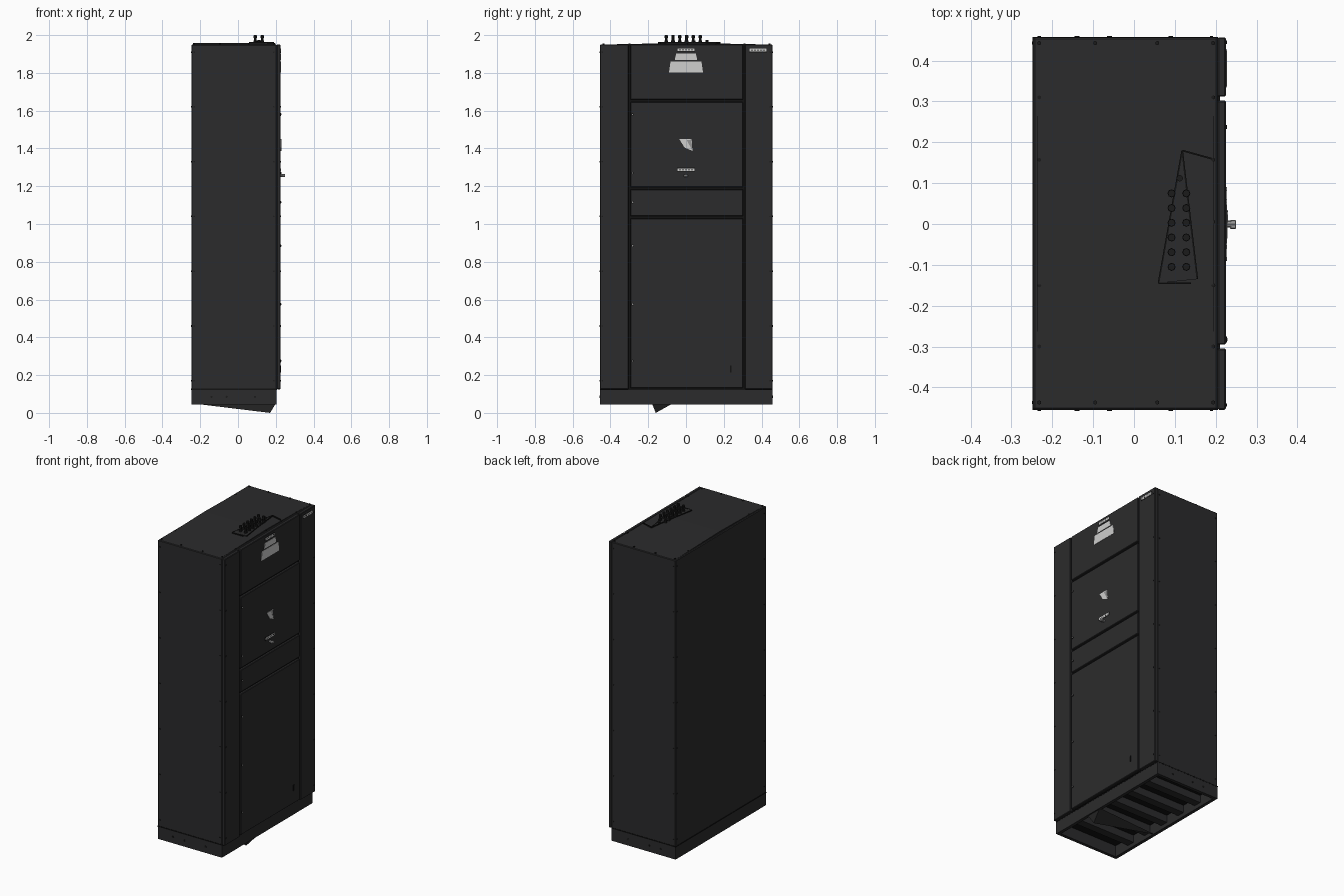
import bpy, bmesh, math
from mathutils import Matrix

cube = bpy.data.objects.get("Cube")
if cube:
    bpy.data.objects.remove(cube, do_unlink=True)


def material(name, r, g, b):
    m = bpy.data.materials.new(name)
    m.use_nodes = True
    m.diffuse_color = (r, g, b, 1)
    bsdf = m.node_tree.nodes["Principled BSDF"]
    bsdf.inputs["Base Color"].default_value = (r, g, b, 1)
    bsdf.inputs["Roughness"].default_value = 0.7
    return m


CHARCOAL = material("charcoal paint", 0.024, 0.024, 0.025)
BLACK = material("black seam", 0.006, 0.006, 0.006)
DARK = material("dark fitting", 0.011, 0.011, 0.011)
LABEL = material("label white", 0.62, 0.62, 0.61)
STEEL = material("dull steel", 0.3, 0.3, 0.3)


def finish(name, bm, mat):
    bmesh.ops.recalc_face_normals(bm, faces=bm.faces)
    mesh = bpy.data.meshes.new(name)
    bm.to_mesh(mesh)
    bm.free()
    ob = bpy.data.objects.new(name, mesh)
    bpy.context.collection.objects.link(ob)
    mesh.materials.append(mat)
    return ob


def box(name, x, y, z, mat, bevel=0.0):
    bm = bmesh.new()
    bmesh.ops.create_cube(bm, size=1)
    for v in bm.verts:
        for i, (lo, hi) in enumerate((x, y, z)):
            v.co[i] = lo if v.co[i] < 0 else hi
    ob = finish(name, bm, mat)
    if bevel:
        mod = ob.modifiers.new("edge", "BEVEL")
        mod.width = bevel
        mod.segments = 1
    return ob


def studs(name, places, axis, radius, depth, mat, sides=8):
    """Short cylinders centred on each place, gathered in one object."""
    turn = {"x": Matrix.Rotation(math.pi / 2, 4, "Y"),
            "y": Matrix.Rotation(math.pi / 2, 4, "X"),
            "z": Matrix.Identity(4)}[axis]
    bm = bmesh.new()
    for p in places:
        bmesh.ops.create_cone(bm, cap_ends=True, segments=sides, radius1=radius,
                              radius2=radius, depth=depth,
                              matrix=Matrix.Translation(p) @ turn)
    return finish(name, bm, mat)


def plate(name, outline, offset, mat):
    """Flat outline thickened along an offset."""
    bm = bmesh.new()
    face = bm.faces.new([bm.verts.new(p) for p in outline])
    ext = bmesh.ops.extrude_face_region(bm, geom=[face])["geom"]
    bmesh.ops.translate(bm, vec=offset,
                        verts=[v for v in ext if isinstance(v, bmesh.types.BMVert)])
    return finish(name, bm, mat)


BACK, FACE, SKIN = -0.247, 0.205, 0.225
Y0, Y1 = -0.455, 0.457
BASE, FLOOR, TOP = 0.045, 0.125, 1.95

# Cabinet shell and slightly crowned roof
box("cabinet_body", (BACK, FACE), (Y0, Y1), (FLOOR, TOP), CHARCOAL, 0.004)
plate("crowned_roof", [(BACK + .01, Y0 + .01, TOP), (BACK + .01, 0, TOP + .009),
                       (BACK + .01, Y1 - .01, TOP)], (FACE - BACK - .02, 0, 0), CHARCOAL)
box("seam_backing", (FACE - .002, FACE + .006), (Y0 + .006, Y1 - .006),
    (FLOOR + .002, TOP - .004), BLACK)

# Door side panels with dark gaps between them
panels = {
    "left_column_panel": (Y0, -0.305, FLOOR, TOP),
    "right_column_panel": (0.312, Y1, FLOOR, TOP),
    "lower_door": (-0.295, 0.302, 0.132, 1.03),
    "middle_strip": (-0.295, 0.302, 1.042, 1.183),
    "middle_door": (-0.295, 0.302, 1.195, 1.645),
    "upper_panel": (-0.295, 0.302, 1.658, TOP),
}
for name, (a, b, c, d) in panels.items():
    box(name, (FACE, SKIN), (a, b), (c, d), CHARCOAL, 0.003)

# Hollow plinth with cross ribs
wall = 0.02
box("plinth_door_side", (FACE - wall, FACE), (Y0, Y1), (BASE, FLOOR), CHARCOAL)
box("plinth_rear_side", (BACK, BACK + wall), (Y0, Y1), (BASE, FLOOR), CHARCOAL)
box("plinth_front_end", (BACK, FACE), (Y0, Y0 + wall), (BASE, FLOOR), CHARCOAL)
box("plinth_back_end", (BACK, FACE), (Y1 - wall, Y1), (BASE, FLOOR), CHARCOAL)
box("plinth_seam", (BACK - .001, FACE + .001), (Y0 - .001, Y1 + .001),
    (FLOOR - .003, FLOOR + .003), BLACK)
box("plinth_ceiling", (BACK + wall, FACE - wall), (Y0 + wall, Y1 - wall),
    (FLOOR - .008, FLOOR - .002), BLACK)
for i in range(5):
    y = -0.3 + i * 0.15
    box("plinth_rib_%d" % (i + 1), (BACK + wall, FACE - wall), (y - .025, y + .025),
        (BASE + .025, FLOOR - .008), CHARCOAL)

# Bent flap hanging under the plinth
bm = bmesh.new()
a, b, c, d = [bm.verts.new(p) for p in
              ((-.24, -.1, .05), (.17, -.16, 0), (.2, -.07, .05), (.2, -.18, .05))]
for tri in ((a, b, c), (a, d, b), (b, d, c), (a, c, d)):
    bm.faces.new(tri)
finish("bent_floor_flap", bm, CHARCOAL)

# Cable entry plate and double row of terminals on the roof
plate("terminal_plate", [(.118, .18, 1.951), (.06, -.145, 1.951), (.155, -.135, 1.951)],
      (0, 0, 0.011), CHARCOAL)
for n, (p, q) in enumerate((((.118, .18), (.06, -.145)), ((.118, .18), (.155, -.135)),
                            ((.06, -.145), (.14, -.145)), ((.118, .18), (.19, .16)))):
    dx, dy = q[0] - p[0], q[1] - p[1]
    k = 0.002 / math.hypot(dx, dy)
    plate("terminal_plate_edge_%d" % (n + 1),
          [(p[0] - dy * k, p[1] + dx * k, 1.954), (q[0] - dy * k, q[1] + dx * k, 1.954),
           (q[0] + dy * k, q[1] - dx * k, 1.954), (p[0] + dy * k, p[1] - dx * k, 1.954)],
          (0, 0, 0.009), BLACK)
rows = [(x, -0.105 + i * 0.036) for x in (0.092, 0.128) for i in range(6)]
studs("terminal_posts", [(x, y, 1.975) for x, y in rows], "z", 0.007, 0.05, DARK)
studs("terminal_collars", [(x, y, 1.965) for x, y in rows], "z", 0.010, 0.014, DARK)
studs("terminal_caps", [(x, y, 1.991) for x, y in rows], "z", 0.009, 0.012, DARK)
studs("earth_stud", [(0.112, 0.112, 1.965)], "z", 0.008, 0.018, DARK)

# Roof, rear and end panel screws
screw_y = [-0.437, -0.3, -0.15, 0.005, 0.157, 0.31, 0.443]
screw_z = [0.17 + i * 0.29 for i in range(7)]
studs("roof_screws", [(x, y, TOP + .002) for x in (-.232, .194) for y in screw_y]
      + [(x, y, TOP + .002) for x in (-.095, .057) for y in (-.437, .443)],
      "z", 0.005, 0.008, DARK)
studs("rear_screws", [(BACK, y, z) for y in (-.437, .443) for z in screw_z],
      "x", 0.004, 0.006, DARK)
studs("end_screws", [(x, y, z) for x in (-.232, .19) for y in (Y0, Y1) for z in screw_z],
      "y", 0.004, 0.006, DARK)
studs("column_screws", [(SKIN, y, z) for y in (-.443, .445) for z in screw_z],
      "x", 0.004, 0.006, DARK)
studs("plinth_bolts", [(x, y, 0.085) for x in (-.14, -.06, .09) for y in (Y0, Y1)],
      "y", 0.006, 0.006, DARK)

# Door hinge screws
hinge = [(SKIN, -0.283, z) for z in (0.275, 0.575, 0.885, 1.115, 1.27, 1.58)]
studs("hinge_washers", hinge, "x", 0.007, 0.005, BLACK)
studs("hinge_screws", hinge, "x", 0.004, 0.009, STEEL)

# Labels
labels = {
    "title_label": (-.045, .045, 1.915, 1.93),
    "upper_label": (-.06, .06, 1.867, 1.902),
    "main_label": (-.09, .09, 1.802, 1.86),
    "corner_label": (.337, .425, 1.912, 1.928),
    "door_label": (-.044, .044, 1.28, 1.295),
}
for name, (a, b, c, d) in labels.items():
    if d - c < 0.02:
        box(name + "_border", (SKIN, SKIN + .001), (a - .003, b + .003),
            (c - .003, d + .003), BLACK)
    t = 0.008 if d - c > 0.02 else 0
    x = SKIN + .0005
    plate(name, [(x, a, c), (x, b, c), (x, b - t, d), (x, a + t, d)], (.002, 0, 0), LABEL)
for i in range(5):
    y = -0.032 + i * 0.016
    for name, dy, z in (("title", 0, 1.9225), ("door", 0, 1.2875), ("corner", .381, 1.92)):
        box("%s_label_mark_%d" % (name, i + 1), (SKIN, SKIN + .003),
            (y + dy - .003, y + dy + .003), (z - .003, z + .003), DARK)

# Warning tag and door lock
x = SKIN + .001
plate("warning_tag", [(x, -.036, 1.45), (x, .03, 1.45), (x, .034, 1.387),
                      (x, -.008, 1.405)], (.003, 0, 0), LABEL)
plate("tag_shade", [(x, .004, 1.444), (x, .029, 1.447), (x, .033, 1.39)],
      (.004, 0, 0), STEEL)
studs("lock_barrel", [(0.235, 0, 1.256)], "x", 0.008, 0.025, STEEL)
box("lock_key", (0.235, 0.25), (-.012, .01), (1.25, 1.262), STEEL, 0.002)

# Lower door latch slot
box("latch_slot", (SKIN, SKIN + .003), (.232, .242), (.215, .25), BLACK)
